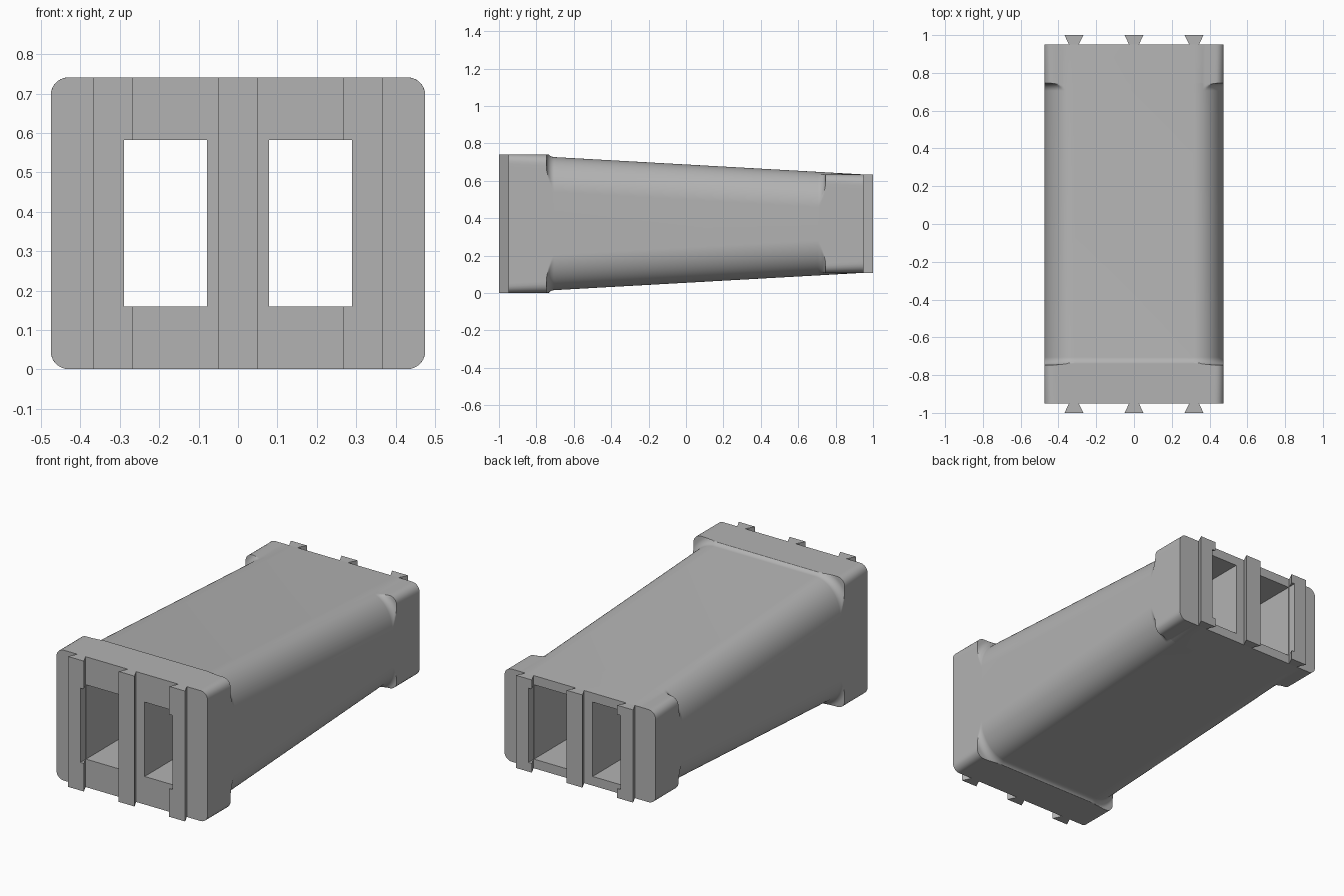
import bpy, bmesh
from math import cos, sin, pi, sqrt

if "Cube" in bpy.data.objects:
    bpy.data.objects.remove(bpy.data.objects["Cube"], do_unlink=True)

grey = bpy.data.materials.new("plain grey")
grey.use_nodes = True
grey.diffuse_color = (0.45, 0.45, 0.45, 1)
grey.node_tree.nodes["Principled BSDF"].inputs["Base Color"].default_value = grey.diffuse_color

HALF_W = 0.475            # half width of everything
END, STEP = 0.95, 0.745   # end faces and inner faces of the end blocks
MID = 0.371               # height of the long axis
RX, RZ = 0.16, 0.19       # body corner radii
BLOCK_R, FILLET = 0.045, 0.04
SEGS = 32
FRONT_H, BACK_H = 0.37, 0.263   # half heights of the blocks


def add_mesh(name, bm):
    bmesh.ops.recalc_face_normals(bm, faces=bm.faces)
    mesh = bpy.data.meshes.new(name)
    bm.to_mesh(mesh)
    bm.free()
    ob = bpy.data.objects.new(name, mesh)
    bpy.context.collection.objects.link(ob)
    mesh.materials.append(grey)
    return ob


def inside_block(x, z, half_h):
    dx = max(x - (HALF_W - BLOCK_R), 0)
    dz = max(z - (half_h - BLOCK_R), 0)
    return dx * dx + dz * dz <= BLOCK_R ** 2


def quarter(y):
    """One quarter of the outline at y: the body corner, raised to the end block."""
    body_h = 0.358 + (BACK_H - 0.358) * (y + STEP) / (END + STEP)
    body_h = min(body_h, FRONT_H)
    block_h = FRONT_H if y < 0 else BACK_H
    d = STEP - abs(y)
    if d < 0:
        rise = 1.0
    elif d < FILLET:
        rise = FILLET - sqrt(FILLET ** 2 - (FILLET - d) ** 2)
    else:
        rise = 0.0
    pts = []
    cx, cz = HALF_W - RX, body_h - RZ
    for i in range(SEGS + 1):
        a = pi / 2 * i / SEGS
        vx, vz = RX * cos(a), RZ * sin(a)
        lo, hi = 0.0, 3.0
        for _ in range(30):
            m = (lo + hi) / 2
            if inside_block(cx + vx * m, cz + vz * m, block_h):
                lo = m
            else:
                hi = m
        s = 1 + min(max(lo - 1, 0), rise / sqrt(vx * vx + vz * vz))
        pts.append((cx + vx * s, cz + vz * s))
    return pts


def outline(y):
    q = quarter(y)
    r = q[::-1]
    loop = q + [(-x, z) for x, z in r] + [(-x, -z) for x, z in q] + [(x, -z) for x, z in r]
    return [(x, y, MID + z) for x, z in loop]


# Housing: lofted tapered body with rounded corners, fillets and square ends
STEPS = 14
side = [STEP - FILLET * (k / STEPS) ** 1.5 for k in range(STEPS + 1)]
stations = [-END, -STEP - 0.0005] + [-y for y in side] + side[::-1] + [STEP + 0.0005, END]
bm = bmesh.new()
rings = [[bm.verts.new(p) for p in outline(y)] for y in stations]
for a, b in zip(rings, rings[1:]):
    for i in range(len(a)):
        j = (i + 1) % len(a)
        bm.faces.new((a[i], a[j], b[j], b[i]))
bm.faces.new(rings[0])
bm.faces.new(rings[-1])
housing = add_mesh("housing", bm)
parts = [housing]

# Dovetail ribs on both ends
for end, sign, half_h in (("front", -1, FRONT_H), ("back", 1, BACK_H)):
    for place, x in (("right", -0.318), ("middle", 0), ("left", 0.318)):
        bm = bmesh.new()
        profile = [(x - 0.026, END), (x + 0.026, END), (x + 0.05, 1), (x - 0.05, 1)]
        face = bm.faces.new([bm.verts.new((px, sign * py, MID - half_h)) for px, py in profile])
        top = bmesh.ops.extrude_face_region(bm, geom=[face])["geom"]
        bmesh.ops.translate(bm, vec=(0, 0, 2 * half_h),
                            verts=[v for v in top if isinstance(v, bmesh.types.BMVert)])
        parts.append(add_mesh(f"{end}_{place}_rib", bm))

# Two straight rectangular tunnels cut through everything
bm = bmesh.new()
for sx in (-1, 1):
    box = bmesh.ops.create_cube(bm, size=1)["verts"]
    bmesh.ops.scale(bm, vec=(0.21, 2.4, 0.422), verts=box)
    bmesh.ops.translate(bm, vec=(sx * 0.184, 0, MID), verts=box)
cutter = add_mesh("tunnel_cutter", bm)
cutter.hide_render = True
for ob in parts:
    if "middle" in ob.name:
        continue
    mod = ob.modifiers.new("tunnels", 'BOOLEAN')
    mod.operation = 'DIFFERENCE'
    mod.solver = 'EXACT'
    mod.object = cutter
    bpy.context.view_layer.objects.active = ob
    bpy.ops.object.modifier_apply(modifier=mod.name)
bpy.data.objects.remove(cutter, do_unlink=True)

# Smooth rounded surfaces, crisp edges
bpy.ops.object.select_all(action='DESELECT')
housing.select_set(True)
bpy.context.view_layer.objects.active = housing
bpy.ops.object.shade_smooth_by_angle(angle=0.5)
